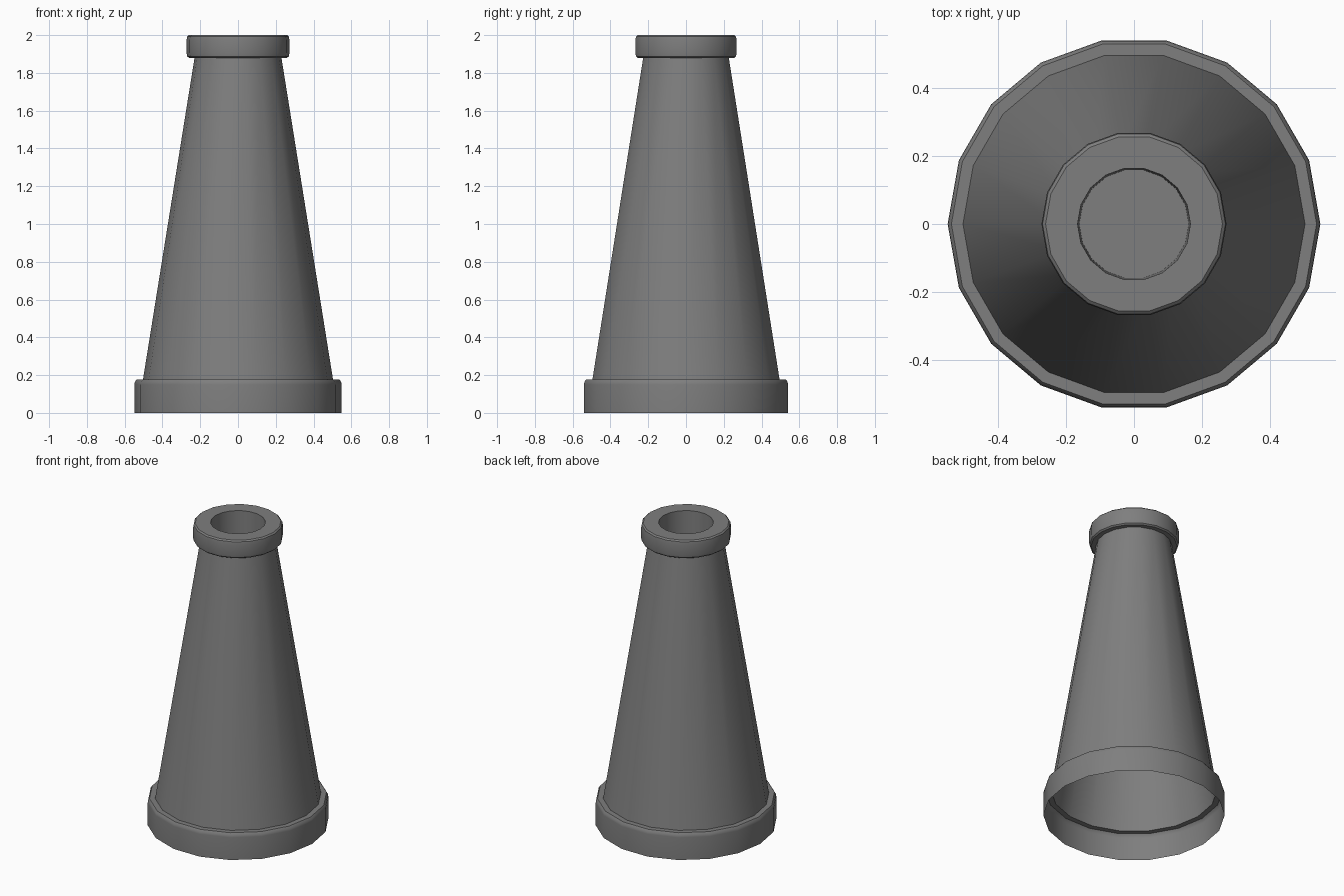
import bpy, bmesh, math

if "Cube" in bpy.data.objects:
    bpy.data.objects.remove(bpy.data.objects["Cube"], do_unlink=True)

SIDES = 18

grey = bpy.data.materials.new("plain grey")
grey.use_nodes = True
colour = (0.21, 0.21, 0.21, 1)
grey.diffuse_color = colour
grey.node_tree.nodes["Principled BSDF"].inputs["Base Color"].default_value = colour


def lathe(name, profile, cap_last=False):
    """Turn a (radius, height) profile around z; optionally close its last ring."""
    bm = bmesh.new()
    rings = []
    for radius, height in profile:
        ring = []
        for i in range(SIDES):
            a = math.tau * i / SIDES
            ring.append(bm.verts.new((radius * math.cos(a), radius * math.sin(a), height)))
        rings.append(ring)
    for low, high in zip(rings, rings[1:]):
        for i in range(SIDES):
            j = (i + 1) % SIDES
            bm.faces.new((low[i], low[j], high[j], high[i]))
    if cap_last:
        bm.faces.new(rings[-1])
    mesh = bpy.data.meshes.new(name)
    bm.to_mesh(mesh)
    bm.free()
    mesh.materials.append(grey)
    obj = bpy.data.objects.new(name, mesh)
    bpy.context.collection.objects.link(obj)
    bpy.ops.object.select_all(action="DESELECT")
    obj.select_set(True)
    bpy.context.view_layer.objects.active = obj
    bpy.ops.object.shade_smooth_by_angle(angle=math.radians(35))
    return obj


# Open skirt with a softened upper edge and a ledge running in to the body
lathe("base_ring", [(0.548, 0), (0.548, 0.15), (0.546, 0.164), (0.537, 0.177), (0.503, 0.177)])

# Hollow tapering body
lathe("tapered_body", [(0.503, 0.177), (0.23, 1.88)])

# Rounded collar with a recessed mouth and its floor
lathe("top_collar", [
    (0.23, 1.88), (0.26, 1.88), (0.269, 1.888), (0.272, 1.905),
    (0.272, 1.975), (0.269, 1.992), (0.26, 2.0),
    (0.166, 2.0), (0.161, 1.77),
], cap_last=True)
